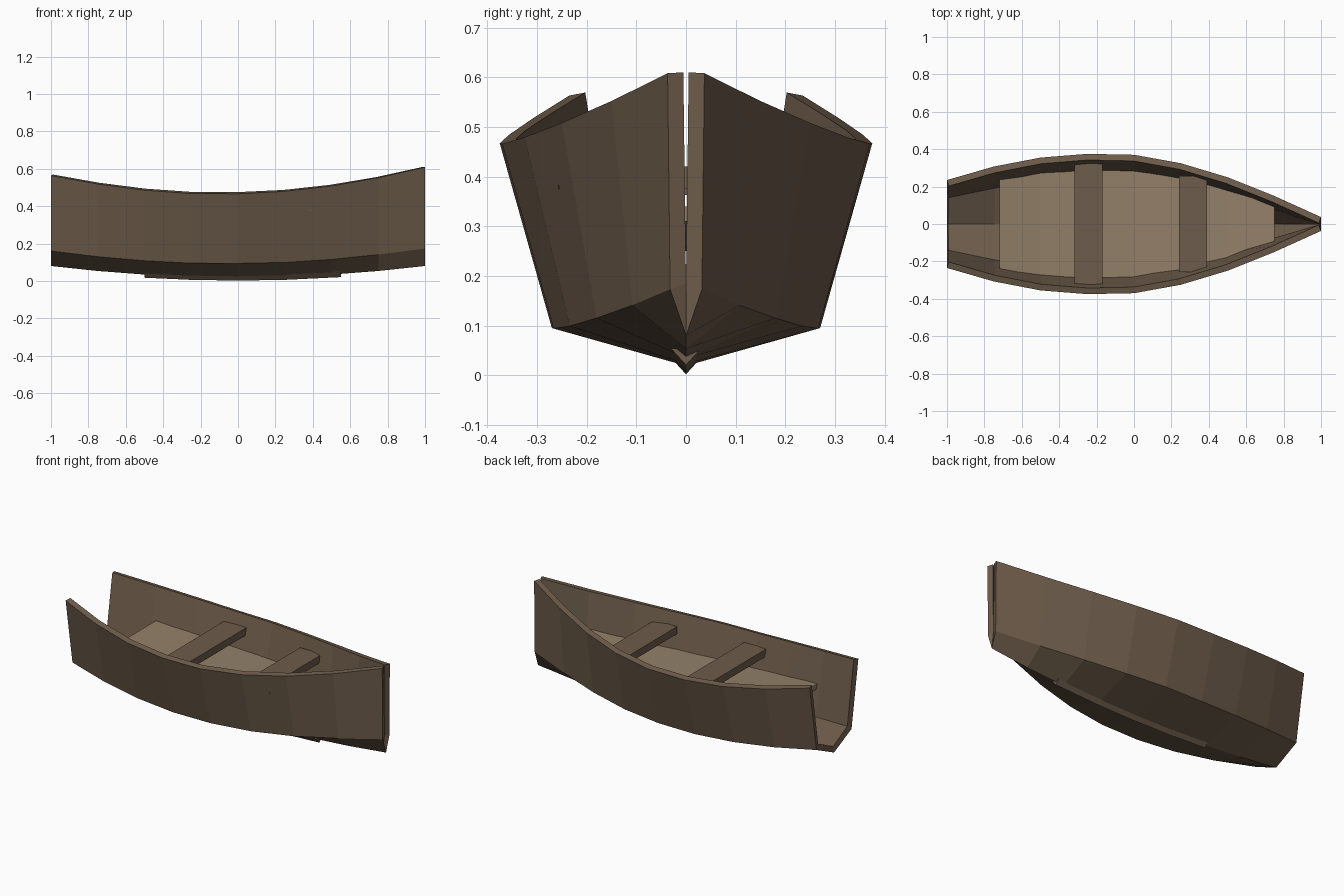
import bpy, bmesh

if "Cube" in bpy.data.objects:
    bpy.data.objects.remove(bpy.data.objects["Cube"])


def material(name, rgb):
    m = bpy.data.materials.new(name)
    m.diffuse_color = (*rgb, 1)
    m.use_nodes = True
    m.node_tree.nodes["Principled BSDF"].inputs["Base Color"].default_value = m.diffuse_color
    return m


WOOD = material("dark wood", (0.155, 0.108, 0.07))
PALE = material("pale wood", (0.29, 0.215, 0.14))


def loft(name, sections, mat, closed=True):
    """Skin equal-sized cross-sections; closed ones get end caps."""
    bm = bmesh.new()
    rings = [[bm.verts.new(p) for p in s] for s in sections]
    n = len(rings[0])
    for a, b in zip(rings, rings[1:]):
        for j in range(n if closed else n - 1):
            k = (j + 1) % n
            bm.faces.new((a[j], b[j], b[k], a[k]))
    if closed:
        bm.faces.new(rings[0])
        bm.faces.new(rings[-1])
        bmesh.ops.recalc_face_normals(bm, faces=bm.faces)
    me = bpy.data.meshes.new(name)
    bm.to_mesh(me)
    bm.free()
    me.materials.append(mat)
    ob = bpy.data.objects.new(name, me)
    bpy.context.collection.objects.link(ob)
    return ob


def slab(x, w, z0, z1):
    return [(x, w, z0), (x, w, z1), (x, -w, z1), (x, -w, z0)]


def keel_z(x):
    return 0.019 + 0.061 * x * x


# Hull: open-ended shell, one V-bottomed section every quarter unit
xs = [-1 + 0.25 * i for i in range(9)]
sheer_y = [0.235, 0.307, 0.355, 0.375, 0.37, 0.325, 0.25, 0.15, 0.037]
sheer_z = [0.563, 0.518, 0.485, 0.467, 0.466, 0.479, 0.508, 0.552, 0.608]
chine_y = [0.72 * y for y in sheer_y[:-1]] + [0.032]
chine_z = [0.16, 0.13, 0.108, 0.095, 0.094, 0.099, 0.115, 0.141, 0.173]
sections = []
for x, sy, sz, cy, cz in zip(xs, sheer_y, sheer_z, chine_y, chine_z):
    sections.append([(x, sy, sz), (x, cy, cz), (x, 0, keel_z(x)),
                     (x, -cy, cz), (x, -sy, sz)])
hull = loft("hull", sections, WOOD, closed=False)
shell = hull.modifiers.new("thickness", 'SOLIDIFY')
shell.thickness = 0.034
shell.offset = -1
shell.use_even_offset = True

# Keel strip under the middle of the hull
loft("keel", [[(x, 0.03, keel_z(x) + 0.016), (x, 0, keel_z(x) - 0.017),
               (x, -0.03, keel_z(x) + 0.016)]
              for x in (-0.5, -0.25, 0, 0.25, 0.55)], WOOD)

# Floor panel between the sides, curving up towards both ends
floor = [(-0.72, 0.243), (-0.5, 0.272), (-0.25, 0.292), (0, 0.285),
         (0.25, 0.245), (0.5, 0.182), (0.75, 0.1)]
loft("floor", [slab(x, w, 0.25 + 0.106 * x * x, 0.28 + 0.106 * x * x)
               for x, w in floor], PALE)

# Two bench seats
for name, x, w, z in (("rear_seat", -0.243, 0.324, 0.363),
                      ("front_seat", 0.315, 0.257, 0.375)):
    loft(name, [slab(x + d, w, z, z + 0.045) for d in (-0.075, 0.075)], WOOD)
